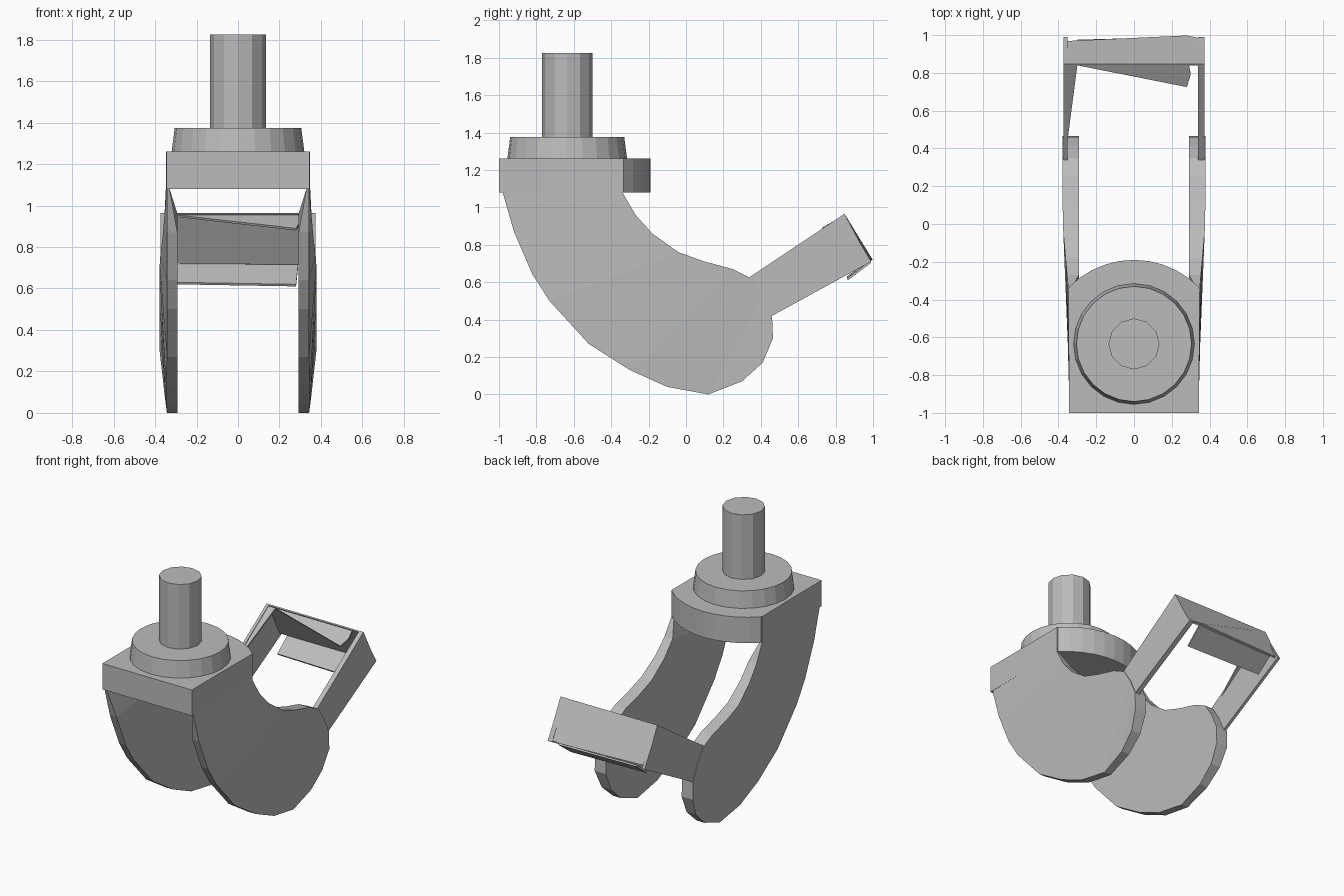
import bpy, bmesh, math
from mathutils import Vector

cube = bpy.data.objects.get("Cube")
if cube:
    bpy.data.objects.remove(cube, do_unlink=True)

GREY = (0.5, 0.5, 0.5, 1)
mat = bpy.data.materials.new("plain_grey")
mat.use_nodes = True
mat.diffuse_color = GREY
mat.node_tree.nodes["Principled BSDF"].inputs["Base Color"].default_value = GREY


def finish(name, bm):
    bmesh.ops.recalc_face_normals(bm, faces=bm.faces)
    mesh = bpy.data.meshes.new(name)
    bm.to_mesh(mesh)
    bm.free()
    mesh.materials.append(mat)
    ob = bpy.data.objects.new(name, mesh)
    bpy.context.collection.objects.link(ob)
    return ob


def slab(name, points, offset):
    """Solid made by pushing a flat outline along an offset."""
    bm = bmesh.new()
    a = [bm.verts.new(p) for p in points]
    b = [bm.verts.new(Vector(p) + Vector(offset)) for p in points]
    bm.faces.new(a)
    bm.faces.new(b[::-1])
    for i in range(len(a)):
        j = (i + 1) % len(a)
        bm.faces.new((a[i], b[i], b[j], a[j]))
    return finish(name, bm)


def drum(name, sides, r1, r2, z1, z2):
    bm = bmesh.new()
    bmesh.ops.create_cone(bm, cap_ends=True, segments=sides,
                          radius1=r1, radius2=r2, depth=z2 - z1)
    bmesh.ops.translate(bm, verts=bm.verts, vec=(0, -0.635, (z1 + z2) / 2))
    return finish(name, bm)


# Stem and bearing disc
drum("stem", 12, 0.135, 0.135, 1.37, 1.825)
drum("bearing_disc", 24, 0.32, 0.305, 1.26, 1.375)

# Crown plate with a rounded back edge
R, half = 0.483, 0.345
span = math.asin(half / R)
outline = [(-half, -1, 1.26), (half, -1, 1.26)]
for i in range(11):
    t = span * (1 - i / 5)
    outline.append((R * math.sin(t), -0.19 - R + R * math.cos(t), 1.26))
slab("crown_plate", outline, (0, 0, -0.18))

# Curved fork legs: outer rim and inner rim joined rung by rung
OUTER = [(-1, 1.26), (-.98, 1.08), (-.92, .87), (-.82, .64), (-.73, .5),
         (-.52, .27), (-.3, .13), (-.1, .04), (.12, 0), (.3, .07), (.41, .17)]
INNER = [(-.34, 1.26), (-.34, 1.08), (-.27, .96), (-.18, .86), (-.04, .76),
         (.1, .71), (.25, .67), (.35, .62), (.41, .53), (.46, .42), (.465, .3)]


def leg(name, side):
    bm = bmesh.new()
    rungs = []
    for k, (o, n) in enumerate(zip(OUTER, INNER)):
        thin = 0.33 if k < 2 else 0.292
        ring = []
        for (y, z), flare in ((o, 0.02), (n, 0.035)):
            wide = 0.343 + flare * min(1, max(0, (y + 0.4) / 0.4)) * min(1, z / 0.15)
            ring += [(wide, y, z), (thin, y, z)]
        ring = [ring[0], ring[2], ring[3], ring[1]]
        rungs.append([bm.verts.new((x * side, y, z)) for x, y, z in ring])
    for a, b in zip(rungs, rungs[1:]):
        for i in range(4):
            j = (i + 1) % 4
            bm.faces.new((a[i], a[j], b[j], b[i]))
    bm.faces.new(rungs[0])
    bm.faces.new(rungs[-1])
    finish(name, bm)


leg("left_leg", 1)
leg("right_leg", -1)

# Rear loop: two arms rising from the legs
ARM = [(0.33, 0.62), (0.84, 0.96), (0.99, 0.71), (0.46, 0.42)]
for name, x, width in (("left_arm", 0.34, 0.033), ("right_arm", -0.373, 0.02)):
    slab(name, [(x, y, z) for y, z in ARM], (width, 0, 0))

# Tapered gusset along the top of the right arm
slab("right_arm_gusset", [(-0.37, 0.84, 0.955), (-0.30, 0.84, 0.955),
                          (-0.36, 0.38, 0.645)], (0, 0.006, -0.01))

# Cross plate closing the loop, with its slightly bowed back
slab("cross_plate", [(-0.373, 0.84, 0.96), (0.373, 0.84, 0.96), (0.373, 0.97, 0.715),
                     (0.28, 0.99, 0.715), (-0.373, 0.96, 0.72)], (0.0, 0.008, 0.005))

# Folded lips on the upper and lower edges of the cross plate
slab("upper_lip", [(-0.30, 0.84, 0.955), (0.29, 0.84, 0.955),
                   (0.30, 0.79, 0.925), (0.28, 0.725, 0.89)], (0, 0.006, -0.01))
slab("lower_lip", [(-0.30, 0.97, 0.715), (0.29, 0.985, 0.715),
                   (0.28, 0.86, 0.62), (-0.30, 0.86, 0.63)], (0, 0.006, -0.01))
